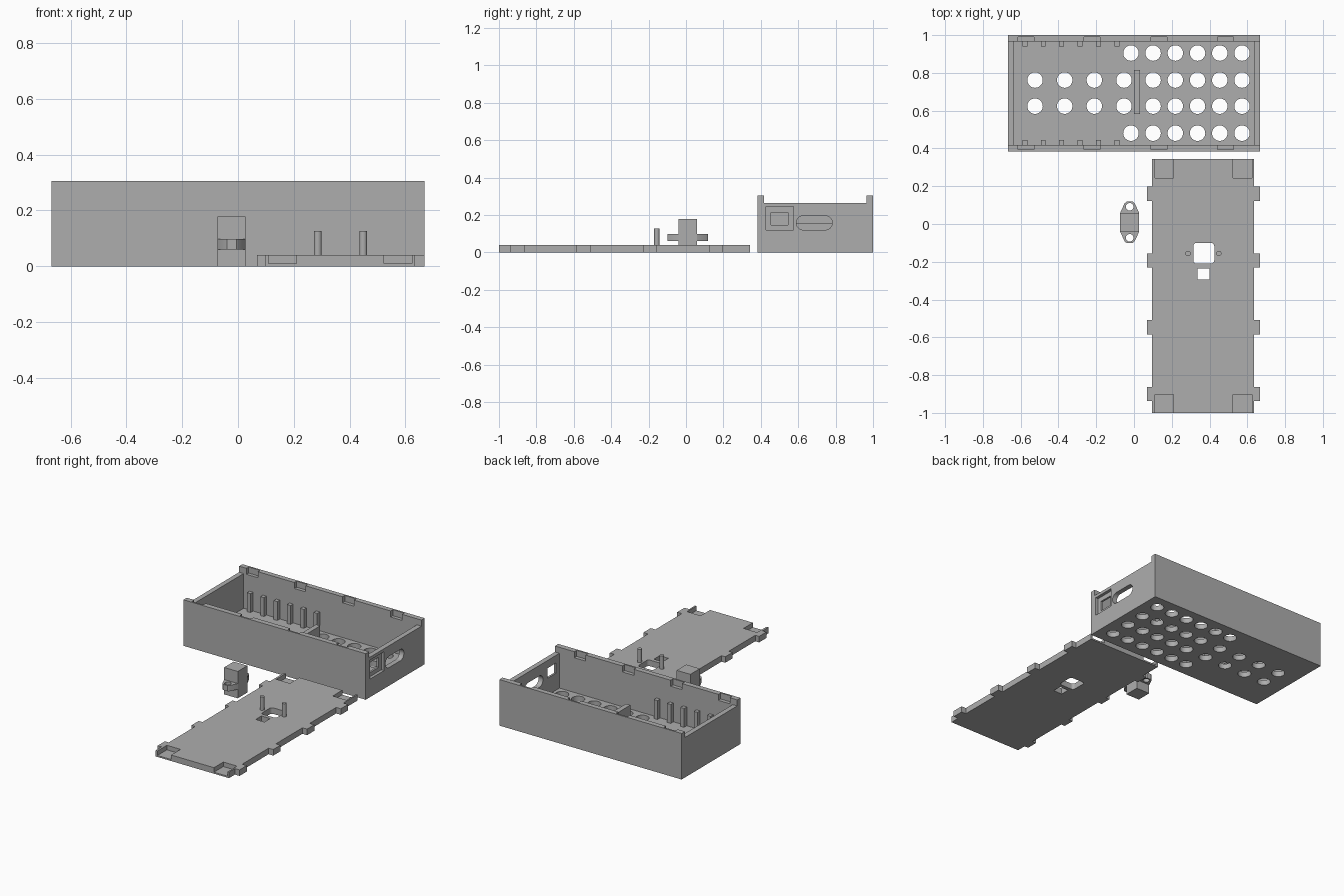
import bpy, bmesh, math
from mathutils import Vector

if "Cube" in bpy.data.objects:
    bpy.data.objects.remove(bpy.data.objects["Cube"])

grey = bpy.data.materials.new("plain grey")
grey.diffuse_color = (0.42, 0.42, 0.42, 1)
grey.use_nodes = True
grey.node_tree.nodes["Principled BSDF"].inputs["Base Color"].default_value = grey.diffuse_color


def prism(name, pts, lo, hi, axis="z"):
    """Extrude a 2D outline along an axis: z uses (x, y), y uses (x, z), x uses (y, z)."""
    place = {"z": lambda a, b, h: (a, b, h),
             "y": lambda a, b, h: (a, h, b),
             "x": lambda a, b, h: (h, a, b)}[axis]
    bm = bmesh.new()
    face = bm.faces.new([bm.verts.new(place(a, b, lo)) for a, b in pts])
    ext = bmesh.ops.extrude_face_region(bm, geom=[face])
    new = [v for v in ext["geom"] if isinstance(v, bmesh.types.BMVert)]
    bmesh.ops.translate(bm, verts=new, vec=Vector(place(0, 0, hi - lo)))
    bmesh.ops.recalc_face_normals(bm, faces=bm.faces)
    mesh = bpy.data.meshes.new(name)
    bm.to_mesh(mesh)
    bm.free()
    mesh.materials.append(grey)
    ob = bpy.data.objects.new(name, mesh)
    bpy.context.collection.objects.link(ob)
    return ob


def rect(x0, x1, y0, y1):
    return [(x0, y0), (x1, y0), (x1, y1), (x0, y1)]


def circle(cx, cy, r, n=32):
    return [(cx + r * math.cos(2 * math.pi * i / n), cy + r * math.sin(2 * math.pi * i / n))
            for i in range(n)]


def rounded(x0, x1, y0, y1, r, n=8):
    pts = []
    corners = [(x1 - r, y1 - r), (x0 + r, y1 - r), (x0 + r, y0 + r), (x1 - r, y0 + r)]
    for k, (cx, cy) in enumerate(corners):
        for i in range(n + 1):
            a = math.pi / 2 * (k + i / n)
            pts.append((cx + r * math.cos(a), cy + r * math.sin(a)))
    return pts


def cut(ob, cutters):
    """Subtract each cutter in turn and remove it."""
    for c in cutters:
        mod = ob.modifiers.new("cut", "BOOLEAN")
        mod.operation, mod.solver, mod.object = "DIFFERENCE", "EXACT", c
        deps = bpy.context.evaluated_depsgraph_get()
        mesh = bpy.data.meshes.new_from_object(ob.evaluated_get(deps))
        ob.modifiers.clear()
        ob.data = mesh
        bpy.data.objects.remove(c)


def smooth(ob):
    bpy.ops.object.select_all(action="DESELECT")
    bpy.context.view_layer.objects.active = ob
    ob.select_set(True)
    bpy.ops.object.shade_smooth_by_angle(angle=math.radians(30))


# Case: open tray with lowered end walls
X, Y0, Y1, H = 0.668, 0.383, 1.0, 0.305
IX, IY0, IY1, FLOOR, RIM = 0.635, 0.418, 0.966, 0.035, 0.265
case = prism("case", rect(-X, X, Y0, Y1), 0, H)
cavity = [(-IX, FLOOR), (IX, FLOOR), (IX, RIM), (0.8, RIM), (0.8, 0.4),
          (-0.8, 0.4), (-0.8, RIM), (-IX, RIM)]
cutters = [prism("cavity", cavity, IY0, IY1, "y")]

# Latch notches along the long walls
for x in (-0.572, -0.222, 0.132, 0.484):
    for y0, y1 in ((Y0 + 0.011, IY0 + 0.02), (IY1 - 0.02, Y1 - 0.011)):
        cutters.append(prism("notch", rect(x - 0.042, x + 0.042, y0, y1), RIM, 0.4))

# Vent holes in the floor
right_cols = [0.101 + 0.1177 * i for i in range(5)]
left_cols = [-0.524 + 0.157 * i for i in range(4)]
for y in (0.481, 0.624, 0.762, 0.905):
    cols = right_cols + (left_cols if 0.5 < y < 0.9 else [-0.016])
    for x in cols:
        cutters.append(prism("vent", circle(x, y, 0.041), -0.1, 0.1))

# Socket recess with opening, and a rounded slot in the end wall
cutters.append(prism("recess", rect(0.427, 0.575, 0.12, 0.245), X - 0.02, 0.8, "x"))
cutters.append(prism("socket", rect(0.455, 0.545, 0.147, 0.214), 0.6, 0.8, "x"))
cutters.append(prism("slot", rounded(0.59, 0.782, 0.12, 0.195, 0.037), 0.6, 0.8, "x"))
cut(case, cutters)
smooth(case)

# Ribs on the inner long walls, and the divider
for i in range(6):
    x = -0.578 + 0.0976 * i
    for y0, y1 in ((IY0 - 0.005, IY0 + 0.028), (IY1 - 0.027, IY1 + 0.005)):
        prism("rib", rect(x - 0.013, x + 0.013, y0, y1), FLOOR - 0.005, 0.16)
prism("divider", rect(0.0, 0.032, 0.582, 0.815), FLOOR - 0.005, 0.155)

# Lid: plate outline with tabs on both long sides
LX0, LX1, T0, T1 = 0.096, 0.634, 0.068, 0.668
tabs = [-0.9, -0.547, -0.193, 0.16]
right_side, left_side = [(LX1, -1.0)], [(LX0, -1.0)]
for y in tabs:
    a, b = y - 0.038, y + 0.038
    right_side += [(LX1, a), (T1, a), (T1, b), (LX1, b)]
    left_side += [(LX0, a), (T0, a), (T0, b), (LX0, b)]
outline = right_side + [(LX1, 0.343), (LX0, 0.343)] + left_side[::-1]
lid = prism("lid", outline, 0, 0.04)

# Lid corner pockets and sensor windows
cutters = [prism("window", rounded(0.314, 0.425, -0.21, -0.1, 0.018), -0.1, 0.1),
           prism("small_window", rect(0.336, 0.4, -0.295, -0.235), -0.1, 0.1)]
for x in (0.11, 0.524):
    for y0, y1 in ((-1.1, -0.902), (0.243, 0.5)):
        cutters.append(prism("pocket", rect(x, x + 0.1, y0, y1), 0.01, 0.1))
cut(lid, cutters)
smooth(lid)

# Mounting posts on the lid
for x in (0.286, 0.449):
    smooth(prism("post", circle(x, -0.156, 0.014, 24), 0.035, 0.127))

# Small sensor holder: block with a tapered, drilled flange
CX, CY = -0.023, 0.009
prism("holder_block", rect(CX - 0.05, CX + 0.05, CY - 0.05, CY + 0.05), 0, 0.178)
half = [(0.05, 0.05), (0.027, 0.1), (0.017, 0.109), (-0.017, 0.109), (-0.027, 0.1), (-0.05, 0.05)]
for s in (1, -1):
    pts = [(CX + s * x, CY + s * y) for x, y in half]
    flange = prism("holder_flange", pts, 0.06, 0.098)
    cut(flange, [prism("screw_hole", circle(CX, CY + s * 0.082, 0.02, 24), 0, 0.2)])
    smooth(flange)
